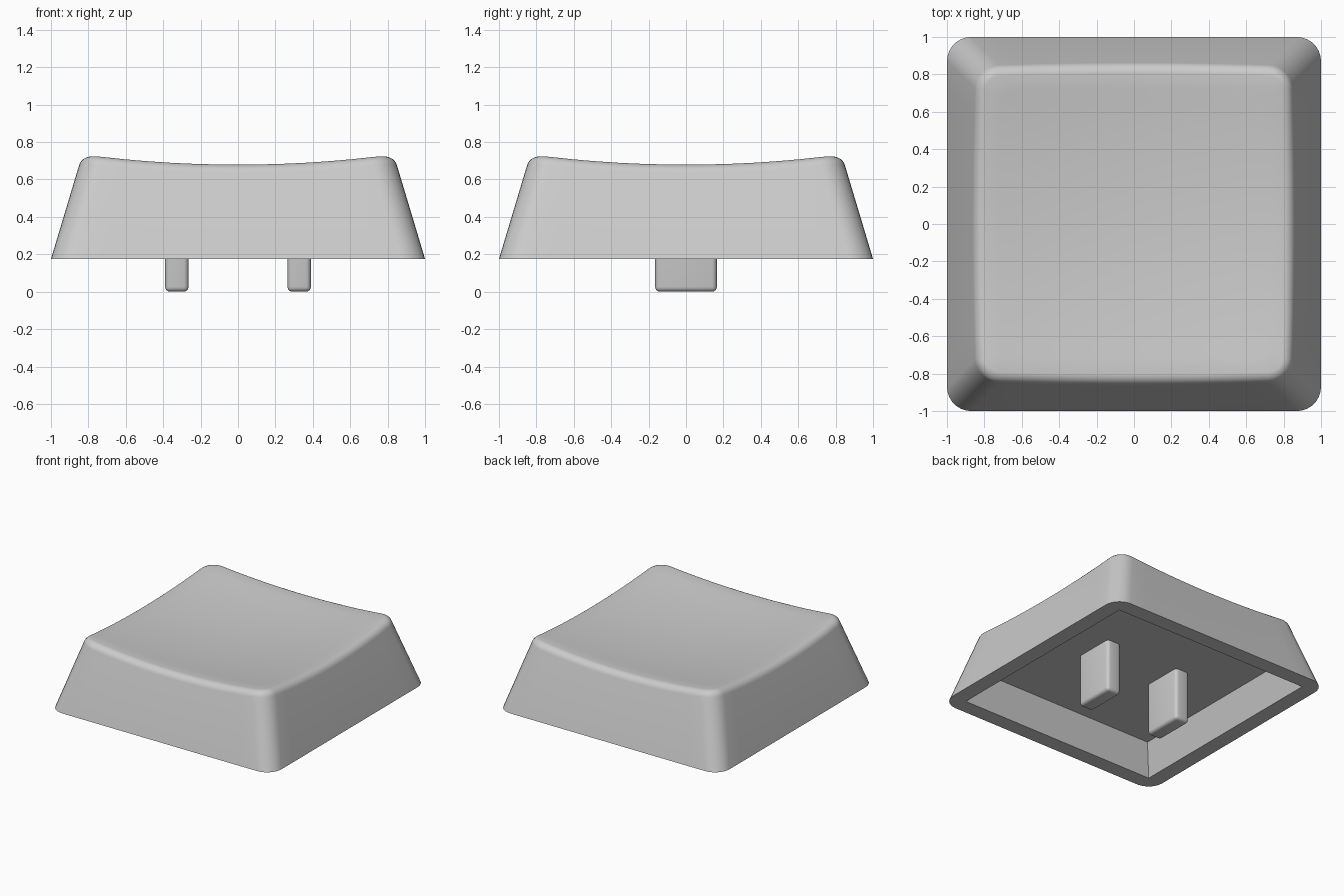
import bpy, bmesh, math

if "Cube" in bpy.data.objects:
    bpy.data.objects.remove(bpy.data.objects["Cube"])

BASE_Z, CEILING_Z = 0.175, 0.42
TAPER = 0.3            # wall lean per unit of height
FILLET = 0.06          # rounding between walls and top
CORNER = 0.13          # radius of the upright corners
SIDE_SEGS, CORNER_SEGS = 12, 7

grey = bpy.data.materials.new("light grey plastic")
grey.diffuse_color = (0.6, 0.6, 0.6, 1)
grey.use_nodes = True
grey.node_tree.nodes["Principled BSDF"].inputs["Base Color"].default_value = grey.diffuse_color


def outline(half, radius):
    """Rounded square as a list of (x, y), always the same point count."""
    pts, c = [], half - radius
    for k in range(4):
        q = k * math.pi / 2
        for i in range(CORNER_SEGS + 1):
            a = i / CORNER_SEGS * math.pi / 2
            pts.append((q, c + radius * math.cos(a), c + radius * math.sin(a)))
        for i in range(1, SIDE_SEGS):
            pts.append((q, c - 2 * c * i / SIDE_SEGS, half))
    return [(x * math.cos(q) - y * math.sin(q), x * math.sin(q) + y * math.cos(q))
            for q, x, y in pts]


def dish(x, y):
    return 0.63 + 0.08 * (x * x + y * y)


def wall_half(z):
    return 1 - TAPER * (z - BASE_Z)


def finish(bm, name):
    bmesh.ops.remove_doubles(bm, verts=bm.verts, dist=1e-5)
    bmesh.ops.recalc_face_normals(bm, faces=bm.faces)
    mesh = bpy.data.meshes.new(name)
    bm.to_mesh(mesh)
    bm.free()
    mesh.materials.append(grey)
    obj = bpy.data.objects.new(name, mesh)
    bpy.context.collection.objects.link(obj)
    bpy.ops.object.select_all(action='DESELECT')
    obj.select_set(True)
    bpy.context.view_layer.objects.active = obj
    bpy.ops.object.shade_smooth_by_angle(angle=math.radians(32))
    return obj


# Key cap: rings from the cavity ceiling, round the rim, up the walls and over the top
rings = []
inner = 0.875
for half, z in ((inner - TAPER * (CEILING_Z - BASE_Z), CEILING_Z), (inner, BASE_Z)):
    rings.append([(x, y, z) for x, y in outline(half, 0)])
rings.append([(x, y, BASE_Z) for x, y in outline(1, CORNER)])

lean = math.atan(TAPER)
for i in range(8):
    phi = lean + (math.pi / 2 - lean) * i / 7
    ring = []
    for x, y in outline(0.785, CORNER - FILLET):
        zc = dish(x, y) - FILLET
        half = wall_half(zc) - FILLET / math.cos(lean)      # fillet centre
        px, py = outline_scale = (x * half / 0.785, y * half / 0.785)
        # outward direction of the rounded square
        core = 0.785 - (CORNER - FILLET)
        dx = x - max(-core, min(core, x))
        dy = y - max(-core, min(core, y))
        n = math.hypot(dx, dy)
        r = FILLET * math.cos(phi)
        ring.append((px + dx / n * r, py + dy / n * r, zc + FILLET * math.sin(phi)))
    rings.append(ring)

edge = rings[-1]
for i in range(1, 10):
    s = 1 - i / 10
    # blend the edge height into the dished surface
    rings.append([(x * s, y * s, dish(x * s, y * s)) for x, y, z in edge])

bm = bmesh.new()
loops = [[bm.verts.new(p) for p in ring] for ring in rings]
count = len(loops[0])
for lower, upper in zip(loops, loops[1:]):
    for j in range(count):
        k = (j + 1) % count
        bm.faces.new((lower[j], lower[k], upper[k], upper[j]))
bm.faces.new(loops[0])                                      # cavity ceiling
centre = bm.verts.new((0, 0, dish(0, 0)))
for j in range(count):
    bm.faces.new((loops[-1][j], loops[-1][(j + 1) % count], centre))
finish(bm, "key_cap")

# Two stem prongs under the cap
for side, name in ((-1, "left_prong"), (1, "right_prong")):
    bm = bmesh.new()
    bmesh.ops.create_cube(bm, size=1)
    for v in bm.verts:
        v.co.x = v.co.x * 0.125 + side * 0.327
        v.co.y *= 0.33
        v.co.z = (v.co.z + 0.5) * CEILING_Z
    edges = [e for e in bm.edges if min(v.co.z for v in e.verts) < 0.01]
    bmesh.ops.bevel(bm, geom=edges, offset=0.026, segments=4, profile=0.5,
                    affect='EDGES')
    finish(bm, name)
